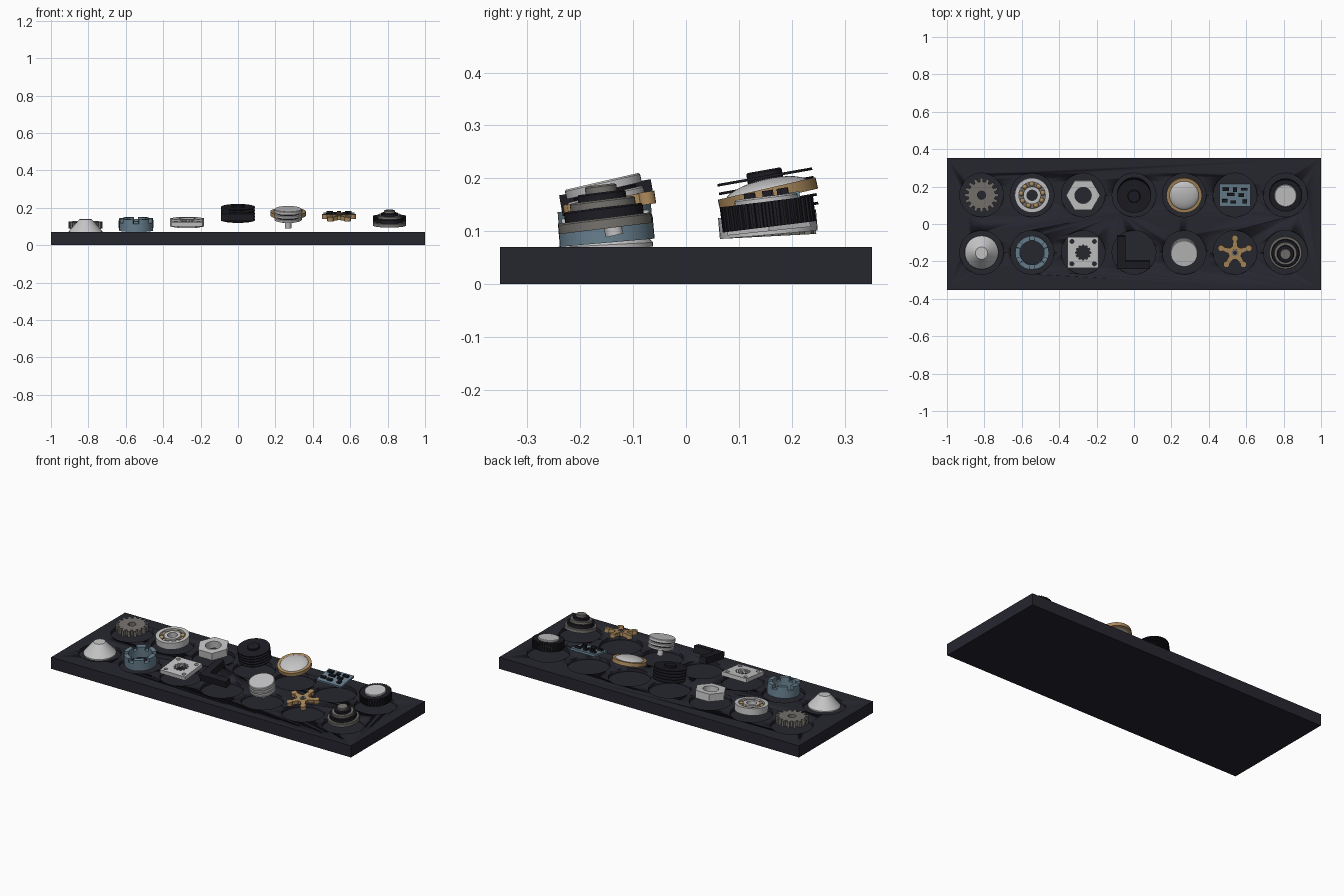
import bpy, bmesh, math
from math import pi, sin, cos, radians

if "Cube" in bpy.data.objects:
    bpy.data.objects.remove(bpy.data.objects["Cube"])


def material(name, rgb):
    m = bpy.data.materials.new(name)
    m.diffuse_color = (*rgb, 1)
    m.use_nodes = True
    m.node_tree.nodes["Principled BSDF"].inputs["Base Color"].default_value = m.diffuse_color
    return m


TRAY = material("tray_charcoal", (0.019, 0.019, 0.028))
BLACK = material("black_plastic", (0.012, 0.012, 0.017))
WHITE = material("light_metal", (0.56, 0.56, 0.57))
GREY = material("warm_grey_metal", (0.18, 0.17, 0.155))
GOLD = material("brass", (0.42, 0.26, 0.11))
BLUE = material("slate_blue", (0.14, 0.22, 0.28))

COLS = [-0.815, -0.545, -0.272, 0.0, 0.268, 0.54, 0.81]
TILT = [3, 5, 6, 10, 13, 9, 7]
ROWS = {"back": 0.155, "front": -0.152}
place = [0, 0, 0, 0]


def slot(col, row, z):
    """Choose the pocket and height for the next pieces."""
    place[:] = [COLS[col], ROWS[row], z, radians(TILT[col])]


def finish(name, me, mat, loc=None):
    me.materials.clear()
    me.materials.append(mat)
    me.shade_smooth()
    me.set_sharp_from_angle(angle=radians(30))
    ob = bpy.data.objects.new(name, me)
    bpy.context.collection.objects.link(ob)
    if loc is None:
        ob.location = place[:3]
        ob.rotation_euler.x = place[3]
    else:
        ob.location = loc
    return ob


def lathe(name, prof, mat, n=40, closed=False):
    """Revolve (radius, height) points around the part axis."""
    bm = bmesh.new()
    rings = []
    for r, z in prof:
        if r < 1e-6:
            rings.append([bm.verts.new((0, 0, z))] * n)
        else:
            rings.append([bm.verts.new((r * cos(2 * pi * i / n), r * sin(2 * pi * i / n), z)) for i in range(n)])
    pairs = list(zip(rings, rings[1:]))
    if closed:
        pairs.append((rings[-1], rings[0]))
    for a, b in pairs:
        for i in range(n):
            j = (i + 1) % n
            vs = list(dict.fromkeys((a[i], a[j], b[j], b[i])))
            if len(vs) > 2:
                bm.faces.new(vs)
    bmesh.ops.recalc_face_normals(bm, faces=bm.faces)
    me = bpy.data.meshes.new(name)
    bm.to_mesh(me)
    bm.free()
    return finish(name, me, mat)


def disc(name, r, z0, z1, mat, n=40):
    c = min(0.003, (z1 - z0) / 4)
    return lathe(name, [(0, z0), (r, z0), (r, z1 - c), (r - c, z1), (0, z1)], mat, n)


def ring(name, r0, r1, z0, z1, mat):
    return lathe(name, [(r0, z0), (r1, z0), (r1, z1), (r0, z1)], mat, closed=True)


def plate(name, loops, z0, z1, mat):
    """Extrude outlines; inner loops become holes."""
    cu = bpy.data.curves.new(name, 'CURVE')
    cu.dimensions = '2D'
    cu.fill_mode = 'BOTH'
    cu.extrude = (z1 - z0) / 2
    for pts in loops:
        sp = cu.splines.new('POLY')
        sp.points.add(len(pts) - 1)
        for p, (x, y) in zip(sp.points, pts):
            p.co = (x, y, 0, 1)
        sp.use_cyclic_u = True
    tmp = bpy.data.objects.new(name + "_outline", cu)
    bpy.context.collection.objects.link(tmp)
    dg = bpy.context.evaluated_depsgraph_get()
    me = bpy.data.meshes.new_from_object(tmp.evaluated_get(dg))
    bpy.data.objects.remove(tmp)
    bm = bmesh.new()
    bm.from_mesh(me)
    bmesh.ops.remove_doubles(bm, verts=bm.verts, dist=1e-5)
    bmesh.ops.translate(bm, verts=bm.verts, vec=(0, 0, (z0 + z1) / 2))
    bmesh.ops.recalc_face_normals(bm, faces=bm.faces)
    bm.to_mesh(me)
    bm.free()
    return finish(name, me, mat)


def circle(r, n=28, x=0, y=0, a0=0):
    return [(x + r * cos(a0 + 2 * pi * i / n), y + r * sin(a0 + 2 * pi * i / n)) for i in range(n)]


def rect(x0, y0, x1, y1):
    return [(x0, y0), (x1, y0), (x1, y1), (x0, y1)]


def teeth(n, root, tip, base=0.32, top=0.2):
    """Toothed outline; base and top are half widths as a share of the pitch."""
    pts = []
    for i in range(n):
        for r, f in ((root, -base), (tip, -top), (tip, top), (root, base)):
            a = 2 * pi * (i + f) / n + pi / 2
            pts.append((r * cos(a), r * sin(a)))
    return pts


# Tray with round pockets
bm = bmesh.new()
bmesh.ops.create_cube(bm, size=1)
bmesh.ops.scale(bm, vec=(2, 0.704, 0.07), verts=bm.verts)
me = bpy.data.meshes.new("tray")
bm.to_mesh(me)
bm.free()
tray = finish("tray", me, TRAY, (0, 0, 0.035))
place[:] = [0, 0, 0, 0]
cutter = plate("pocket_cutter", [circle(0.117, 40, x, y) for x in COLS for y in ROWS.values()], 0.05, 0.1, TRAY)
cutter.hide_render = True
cutter.display_type = 'WIRE'
mod = tray.modifiers.new("pockets", 'BOOLEAN')
mod.operation = 'DIFFERENCE'
mod.solver = 'EXACT'
mod.object = cutter

# Spur gear
slot(0, "back", 0.108)
plate("gear", [teeth(16, 0.072, 0.091), circle(0.022)], -0.018, 0.018, GREY)

# Ball bearing
slot(1, "back", 0.113)
ring("bearing_outer_ring", 0.071, 0.093, -0.02, 0.02, WHITE)
ring("bearing_inner_ring", 0.028, 0.047, -0.02, 0.02, WHITE)
ring("bearing_cage", 0.047, 0.071, -0.006, 0.006, GREY)
bm = bmesh.new()
for x, y in circle(0.059, 9, a0=0.2):
    s = bmesh.ops.create_uvsphere(bm, u_segments=14, v_segments=8, radius=0.0145)
    bmesh.ops.translate(bm, verts=s["verts"], vec=(x, y, 0.003))
me = bpy.data.meshes.new("bearing_balls")
bm.to_mesh(me)
bm.free()
finish("bearing_balls", me, GOLD)

# Hex nut
slot(2, "back", 0.122)
plate("hex_nut", [circle(0.091, 6), circle(0.044)], -0.022, 0.022, WHITE)

# Finned heat sink
slot(3, "back", 0.17)
disc("heat_sink_core", 0.034, -0.033, 0.046, BLACK)
for i in range(5):
    z = -0.033 + i * 0.0165
    ring("heat_sink_fin", 0.03, 0.091, z - 0.0025, z + 0.0025, BLACK)

# Domed button in a brass bezel
slot(4, "back", 0.17)
ring("bezel", 0.078, 0.095, -0.011, 0.011, GOLD)
dome = [(0.082 * cos(a), 0.003 + 0.026 * sin(a)) for a in [pi / 2 * i / 8 for i in range(9)]]
lathe("dome", [(0, -0.009), (0.082, -0.009)] + dome[:-1] + [(0, 0.029)], WHITE)

# Circuit board with chips
slot(5, "back", 0.16)
plate("circuit_board", [rect(-0.083, -0.061, 0.083, 0.061)], -0.006, 0.006, BLUE)
for x, y, w, h in [(-0.05, 0.033, 0.034, 0.016), (0.0, 0.03, 0.02, 0.022), (0.05, 0.033, 0.036, 0.014),
                   (-0.022, 0.005, 0.04, 0.014), (0.034, 0.0, 0.03, 0.018), (-0.055, -0.03, 0.03, 0.016),
                   (-0.01, -0.036, 0.03, 0.016), (0.052, -0.034, 0.022, 0.02)]:
    plate("chip", [rect(x - w / 2, y - h / 2, x + w / 2, y + h / 2)], 0.005, 0.017, BLACK)

# Knurled knob with a light cap
slot(6, "back", 0.132)
plate("knurled_knob", [teeth(40, 0.084, 0.089, 0.3, 0.22)], -0.024, 0.024, BLACK)
disc("knob_cap", 0.06, 0.022, 0.034, WHITE)

# Cone
slot(0, "front", 0.066)
lathe("cone", [(0, 0), (0.09, 0), (0.09, 0.008), (0.033, 0.073), (0, 0.073)], WHITE)

# Castellated collar: solid ring with raised blocks
slot(1, "front", 0.112)
ring("collar", 0.065, 0.09, -0.034, 0.01, BLUE)
for k in range(6):
    a = [pi / 2 + pi / 3 * k + radians(10 + 5 * i) for i in range(9)]
    seg = [(0.09 * cos(t), 0.09 * sin(t)) for t in a] + [(0.065 * cos(t), 0.065 * sin(t)) for t in reversed(a)]
    plate("collar_block", [seg], 0.01, 0.032, BLUE)

# Square flange with bolt holes
slot(2, "front", 0.12)
q = 0.06
holes = [circle(0.011, 14, x, y) for x in (-q, q) for y in (-q, q)]
plate("square_flange", [rect(-0.083, -0.083, 0.083, 0.083), teeth(12, 0.034, 0.041)] + holes, -0.012, 0.012, WHITE)

# Angle bracket
slot(3, "front", 0.163)
plate("angle_bracket", [[(-0.09, -0.086), (0.085, -0.086), (0.085, -0.045), (-0.046, -0.045),
                         (-0.046, 0.09), (-0.09, 0.09)]], -0.02, 0.02, BLACK)

# Push button made of stacked discs
slot(4, "front", 0.165)
disc("button_top", 0.073, 0.012, 0.03, WHITE)
disc("button_core", 0.06, -0.034, 0.013, BLACK)
disc("button_middle", 0.074, -0.009, 0.005, WHITE)
disc("button_base", 0.073, -0.03, -0.017, WHITE)
disc("button_stem", 0.017, -0.075, -0.03, WHITE)

# Five-armed spider wheel
slot(5, "front", 0.15)
plate("spider", [teeth(5, 0.036, 0.094, 0.34, 0.035 * 5 / 5 + 0.02), circle(0.017)], -0.011, 0.011, GOLD)
for i in range(5):
    a = pi / 2 + 2 * pi / 5 * i
    plate("spider_tip", [circle(0.017, 16, 0.078 * cos(a), 0.078 * sin(a))], -0.012, 0.012, GOLD)
ring("spider_bushing", 0.008, 0.018, -0.013, 0.014, GREY)

# Stepped dial
slot(6, "front", 0.105)
z = 0
for r, h, m in [(0.089, 0.02, GREY), (0.075, 0.02, BLACK), (0.062, 0.015, GREY), (0.046, 0.014, BLACK), (0.03, 0.014, GREY)]:
    disc("dial_step", r, z, z + h, m)
    z += h
